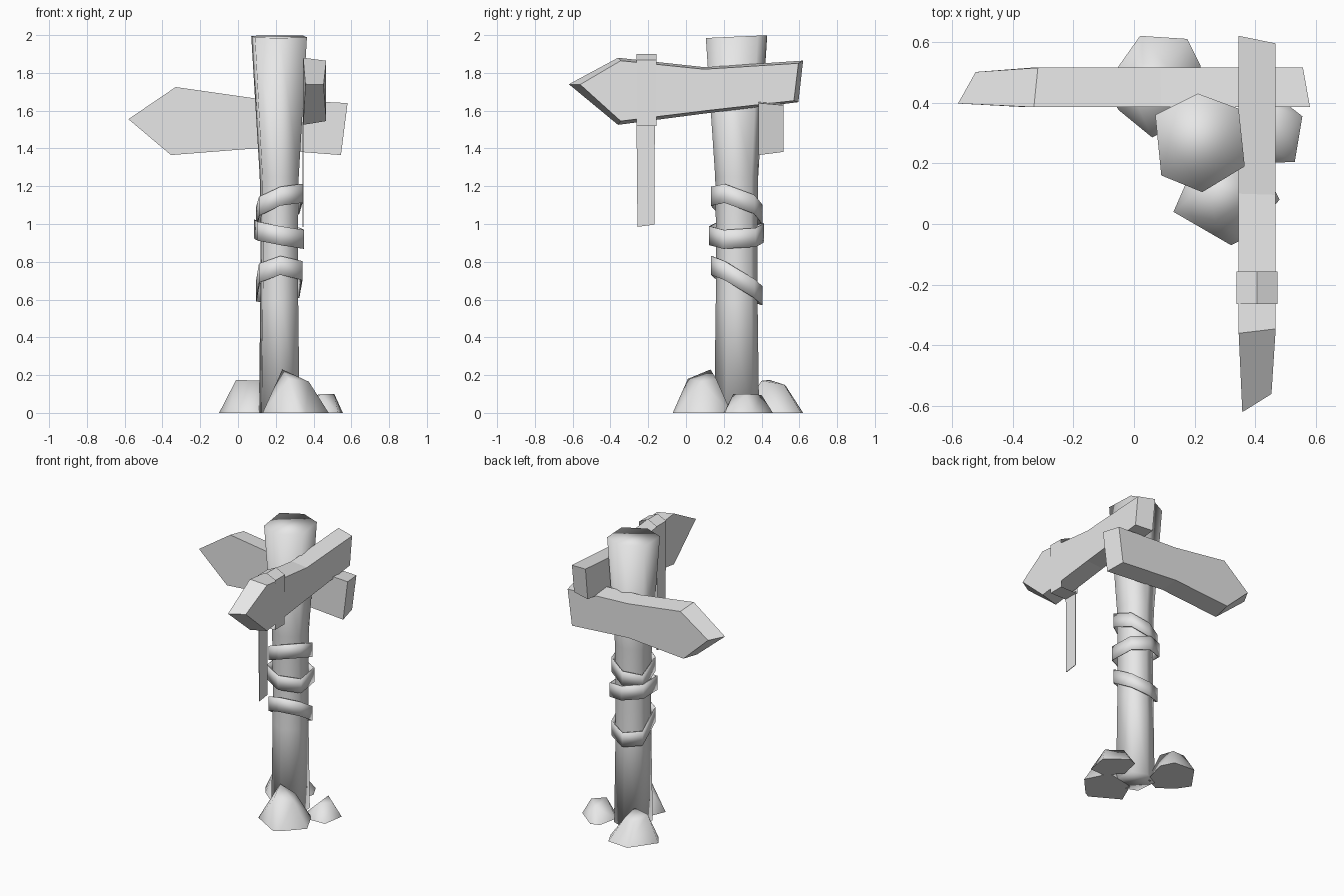
import bpy
import bmesh
import math

cube = bpy.data.objects.get("Cube")
if cube:
    bpy.data.objects.remove(cube, do_unlink=True)

GREY = (0.8, 0.8, 0.8, 1)
mat = bpy.data.materials.new("plain_grey")
mat.use_nodes = True
mat.diffuse_color = GREY
mat.node_tree.nodes["Principled BSDF"].inputs["Base Color"].default_value = GREY


def finish(name, bm, smooth=None):
    """Turn a bmesh into a named, coloured object."""
    bmesh.ops.recalc_face_normals(bm, faces=bm.faces)
    mesh = bpy.data.meshes.new(name)
    bm.to_mesh(mesh)
    bm.free()
    mesh.materials.append(mat)
    obj = bpy.data.objects.new(name, mesh)
    bpy.context.collection.objects.link(obj)
    if smooth:
        bpy.ops.object.select_all(action="DESELECT")
        obj.select_set(True)
        bpy.context.view_layer.objects.active = obj
        bpy.ops.object.shade_smooth_by_angle(angle=math.radians(smooth))
    return obj


def loft(bm, rings, closed=True, caps=True):
    """Bridge successive rings of points with quads."""
    loops = [[bm.verts.new(p) for p in ring] for ring in rings]
    n = len(loops[0])
    for low, high in zip(loops, loops[1:]):
        for i in range(n if closed else n - 1):
            j = (i + 1) % n
            bm.faces.new((low[i], low[j], high[j], high[i]))
    if caps:
        bm.faces.new(loops[0])
        bm.faces.new(loops[-1])


# Irregular six-sided section shared by the post and its wrappings
CX, CY = 0.22, 0.27
SECTION = [(-0.01, 0.16), (0.125, 0.11), (0.145, -0.08),
           (0.005, -0.165), (-0.13, -0.11), (-0.15, 0.09)]


def section(scale, z, slope_x=0.0, slope_y=0.0):
    return [(CX + x * scale, CY + y * scale,
             z + slope_x * x * scale + slope_y * y * scale) for x, y in SECTION]


# Post, flaring towards the top
bm = bmesh.new()
loft(bm, [section(0.73, 0), section(0.68, 0.6), section(0.67, 0.9),
          section(0.7, 1.25), section(1.0, 1.992, 0, 0.045)])
finish("post", bm, 180)

# Tilted cloth bands around the post
for name, scale, z, sx, sy in (("upper_band", 0.84, 1.1, 0.33, -0.33),
                               ("middle_band", 0.9, 0.945, -0.18, 0.04),
                               ("lower_band", 0.84, 0.7, 0.12, -0.58)):
    bm = bmesh.new()
    loft(bm, [section(scale, z - 0.05, sx, sy), section(scale, z + 0.05, sx, sy)],
         caps=False)
    band = finish(name, bm, 70)
    band.modifiers.new("thickness", "SOLIDIFY").thickness = 0.006


def board(name, outline, near, far, place):
    """Arrow board: full outline on the post side, smaller on the outer side.
    The first outline point is the tip."""
    mid = sum(z for u, z in outline) / len(outline)
    inner, outer = [], []
    for i, (u, z) in enumerate(outline):
        tip = i == 0
        inner.append(place(u, near + (0.012 if tip else 0), z))
        outer.append(place(u * 0.96 + (0.035 if tip else 0),
                           far - (0.014 if tip else 0), mid + (z - mid) * 0.9))
    bm = bmesh.new()
    loft(bm, [inner, outer])
    finish(name, bm)


board("left_arrow_board",
      [(-0.62, 1.74), (-0.36, 1.88), (0.1, 1.83), (0.62, 1.865),
       (0.595, 1.645), (0.1, 1.585), (-0.36, 1.525)],
      0.345, 0.467, lambda u, d, z: (d, u, z))
board("back_arrow_board",
      [(-0.58, 1.555), (-0.33, 1.725), (0.09, 1.665), (0.58, 1.64),
       (0.545, 1.365), (0.09, 1.4), (-0.355, 1.365)],
      0.385, 0.515, lambda u, d, z: (u, d, z))

# Cloth strap looped over the left board, with a hanging tail
LOOP = [(0.338, 1.52), (0.338, 1.868), (0.405, 1.9), (0.473, 1.868), (0.47, 1.52)]
bm = bmesh.new()
loft(bm, [[(x, y, z) for x, z in LOOP] for y in (-0.263, -0.157)], caps=False)
finish("strap_loop", bm, 40)

bm = bmesh.new()
loft(bm, [[(0.342, -0.262, 1.54), (0.342, -0.165, 1.54)],
          [(0.342, -0.257, 0.985), (0.342, -0.167, 0.997)]],
     closed=False, caps=False)
tail = finish("strap_tail", bm)
tail.modifiers.new("thickness", "SOLIDIFY").thickness = 0.004


def rock(name, base, top):
    """Faceted stone: hull of a ground outline and a few crown points."""
    bm = bmesh.new()
    for p in [(x, y, 0) for x, y in base] + top:
        bm.verts.new(p)
    result = bmesh.ops.convex_hull(bm, input=bm.verts)
    spare = [g for g in result["geom_interior"] if isinstance(g, bmesh.types.BMVert)]
    bmesh.ops.delete(bm, geom=spare, context="VERTS")
    bmesh.ops.dissolve_limit(bm, angle_limit=math.radians(5),
                             verts=bm.verts, edges=bm.edges)
    finish(name, bm, 75)


# Stones around the foot
rock("front_rock",
     [(0.13, 0.04), (0.32, -0.07), (0.36, -0.05), (0.48, 0.08), (0.4, 0.24), (0.2, 0.2)],
     [(0.235, 0.13, 0.23), (0.27, 0.01, 0.18), (0.375, 0.08, 0.165), (0.33, 0.16, 0.18)])
rock("back_rock",
     [(-0.1, 0.45), (0.02, 0.62), (0.175, 0.61), (0.22, 0.52), (0.17, 0.34),
      (0.06, 0.285), (-0.05, 0.375)],
     [(-0.01, 0.44, 0.175), (0.12, 0.4, 0.17), (0.11, 0.52, 0.15), (0.03, 0.53, 0.14)])
rock("left_rock",
     [(0.555, 0.355), (0.53, 0.205), (0.42, 0.2), (0.33, 0.3), (0.36, 0.44), (0.42, 0.46)],
     [(0.51, 0.32, 0.1), (0.44, 0.25, 0.1), (0.42, 0.4, 0.095)])
